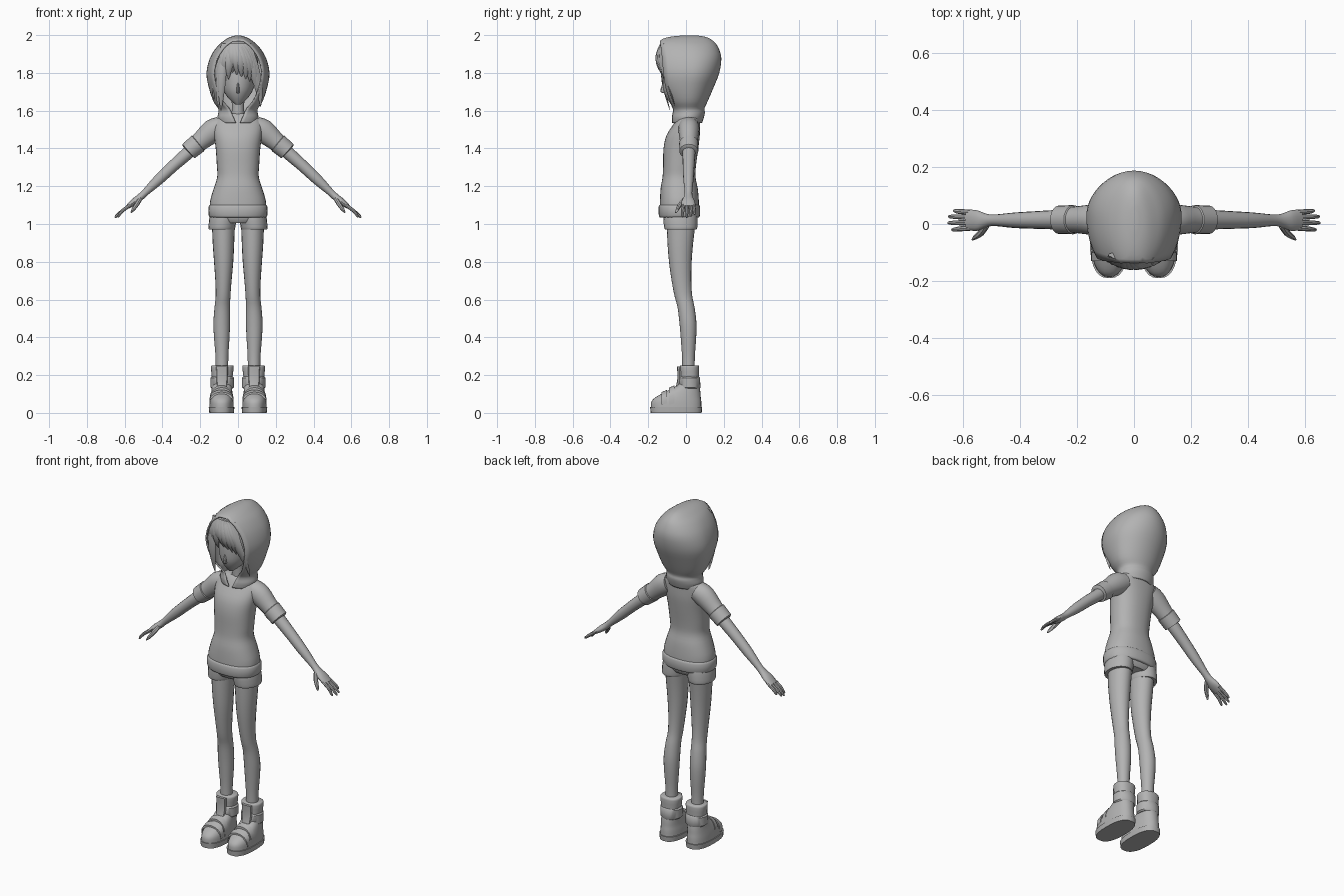
import bpy, bmesh, math
from mathutils import Vector

grey = bpy.data.materials.new("plain grey")
grey.diffuse_color = (0.45, 0.45, 0.45, 1)


def finish(name, bm, mirror=False, angle=40):
    bmesh.ops.recalc_face_normals(bm, faces=bm.faces)
    me = bpy.data.meshes.new(name)
    bm.to_mesh(me)
    bm.free()
    ob = bpy.data.objects.new(name, me)
    bpy.context.collection.objects.link(ob)
    me.materials.append(grey)
    bpy.ops.object.select_all(action='DESELECT')
    bpy.context.view_layer.objects.active = ob
    ob.select_set(True)
    bpy.ops.object.shade_smooth_by_angle(angle=math.radians(angle))
    if mirror:
        ob.modifiers.new("Mirror", 'MIRROR').use_mirror_merge = False
    return ob


def smooth_rows(rows, k):
    """Catmull-Rom interpolation of cross-section rows."""
    out = []
    for i in range(len(rows) - 1):
        a, b, c, d = (rows[max(0, min(len(rows) - 1, i + j))] for j in (-1, 0, 1, 2))
        for s in range(k):
            t = s / k
            out.append([0.5 * (2 * q + (r - p) * t + (2 * p - 5 * q + 4 * r - u) * t * t
                               + (3 * q - p - 3 * r + u) * t ** 3) for p, q, r, u in zip(a, b, c, d)])
    return out + [list(rows[-1])]


def tube(name, rows, n=20, k=3, power=2.0, mirror=False, flat=False, bm=None):
    """Loft rows of (x, y, z, width radius, depth radius); flat keeps rings level."""
    own = bm is None
    bm = bm or bmesh.new()
    rows = smooth_rows(rows, k)
    rings = []
    for i, (x, y, z, rw, rd) in enumerate(rows):
        p, q = rows[max(0, i - 1)], rows[min(len(rows) - 1, i + 1)]
        t = Vector((q[0] - p[0], 0, q[2] - p[2]))
        u = Vector((1, 0, 0)) if flat or t.length < 1e-6 else Vector((0, 1, 0)).cross(t).normalized()
        ring = []
        for j in range(n):
            a = 2 * math.pi * j / n
            c, s = math.cos(a), math.sin(a)
            c = math.copysign(abs(c) ** (2 / power), c)
            s = math.copysign(abs(s) ** (2 / power), s)
            ring.append(bm.verts.new(Vector((x, y, z)) + u * c * rw + Vector((0, s * rd, 0))))
        rings.append(ring)
    for r, s in zip(rings, rings[1:]):
        for j in range(n):
            bm.faces.new((r[j], r[(j + 1) % n], s[(j + 1) % n], s[j]))
    bm.faces.new(rings[0][::-1])
    bm.faces.new(rings[-1])
    return finish(name, bm, mirror) if own else None


# Shirt body and hem band
tube("shirt", [(0, -.035, 1.06, .148, .103), (0, -.035, 1.12, .148, .103), (0, -.036, 1.19, .128, .098),
               (0, -.037, 1.25, .11, .087), (0, -.034, 1.31, .112, .087), (0, -.027, 1.40, .118, .092),
               (0, -.015, 1.47, .127, .088), (0, .004, 1.53, .13, .07), (0, .015, 1.565, .105, .06),
               (0, .018, 1.585, .07, .045)], n=32, power=2.3, flat=True)
tube("hem_band", [(0, -.035, 1.035, .147, .103), (0, -.035, 1.045, .155, .109), (0, -.035, 1.09, .156, .11),
                  (0, -.035, 1.102, .147, .103)], n=32, power=2.3, flat=True, k=2)

# Shorts: hip block and two leg openings
tube("shorts_hips", [(0, -.03, 1.005, .10, .075), (0, -.03, 1.03, .14, .088), (0, -.03, 1.08, .145, .095)],
     n=28, power=2.4, flat=True)
tube("shorts_leg", [(.086, -.028, .972, .068, .084), (.085, -.028, .985, .071, .088),
                    (.08, -.03, 1.03, .072, .09), (.078, -.03, 1.06, .066, .086)], mirror=True, flat=True)

# Legs
tube("leg", [(.077, -.026, 1.0, .061, .076), (.077, -.03, .9, .057, .068), (.076, -.03, .8, .051, .06),
             (.077, -.024, .7, .043, .052), (.079, -.014, .62, .039, .047), (.083, 0, .56, .041, .045),
             (.086, .01, .48, .044, .045), (.086, .013, .4, .041, .041), (.085, .013, .3, .034, .034),
             (.085, .013, .22, .033, .033)], mirror=True, flat=True)

# Boots
tube("boot_sole", [(.087, -.052, 0, .065, .135), (.087, -.052, .03, .068, .138)],
     n=28, k=1, power=2.5, mirror=True, flat=True)
tube("boot_foot", [(.087, -.052, .028, .064, .134), (.087, -.051, .06, .063, .132), (.087, -.04, .085, .06, .118),
                   (.086, -.016, .112, .056, .092), (.085, .008, .14, .053, .064), (.084, .018, .17, .053, .05),
                   (.083, .018, .24, .06, .052), (.083, .018, .252, .055, .047)],
     n=28, power=2.3, mirror=True, flat=True)
tube("boot_cuff", [(.083, .017, .128, .054, .056), (.083, .017, .135, .062, .06), (.083, .017, .185, .063, .057),
                   (.083, .017, .193, .055, .05)], n=24, k=1, mirror=True, flat=True)
tube("boot_tongue", [(.085, -.045, .13, .025, .012), (.085, -.034, .18, .03, .012), (.085, -.036, .245, .032, .012)],
     n=10, k=2, power=3, mirror=True, flat=True)

# Instep straps arching over the foot
bm = bmesh.new()
for y, top, w in ((-.115, .108, .058), (-.075, .132, .057)):
    strip = []
    for i in range(13):
        a = math.pi * i / 12
        x, z = .087 + (w + .006) * math.cos(a), .055 + (top - .055) * math.sin(a) ** .8
        strip.append([bm.verts.new((x, y + dy, z + dz)) for dy, dz in
                      ((-.015, -.012), (-.015, .002), (.015, .014), (.015, -.004))])
    for a, b in zip(strip, strip[1:]):
        for j in range(4):
            bm.faces.new((a[j], a[(j + 1) % 4], b[(j + 1) % 4], b[j]))
    bm.faces.new(strip[0])
    bm.faces.new(strip[-1])
finish("boot_straps", bm, True)

# Sleeves with turned-up cuffs
tube("sleeve", [(.09, .015, 1.515, .055, .055), (.135, .015, 1.492, .062, .055), (.2, .015, 1.437, .05, .047),
                (.255, .015, 1.392, .045, .045)], mirror=True)
tube("sleeve_cuff", [(.208, .015, 1.43, .045, .043), (.212, .015, 1.427, .053, .051),
                     (.262, .015, 1.385, .049, .05), (.264, .015, 1.383, .04, .04)], k=1, mirror=True)

# Arm and palm
tube("arm", [(.18, .015, 1.455, .036, .036), (.27, .015, 1.372, .034, .034), (.34, .014, 1.31, .031, .031),
             (.42, .013, 1.235, .028, .027), (.49, .013, 1.168, .019, .02), (.52, .012, 1.14, .019, .025),
             (.55, .012, 1.117, .018, .036), (.585, .014, 1.09, .011, .035)], n=16, mirror=True)

# Fingers and thumb
bm = bmesh.new()
for y0, y1, x1, z1 in ((-.014, -.02, .638, 1.036), (.005, .004, .651, 1.034),
                       (.024, .026, .649, 1.04), (.041, .046, .632, 1.05)):
    tube("", [(.565, y0, 1.103, .009, .009), (.61, (y0 + y1) / 2, 1.072, .009, .009),
              (x1 - .004, y1, z1 + .004, .006, .006), (x1, y1, z1, .002, .002)], n=8, k=2, bm=bm)
tube("", [(.515, -.002, 1.138, .012, .014), (.535, -.03, 1.105, .012, .014),
          (.556, -.046, 1.075, .009, .009), (.566, -.054, 1.06, .003, .004)], n=8, k=2, bm=bm)
finish("fingers", bm, True)

# Neck, head and nose
tube("neck", [(0, .012, 1.54, .042, .042), (0, .005, 1.6, .033, .035), (0, 0, 1.7, .035, .037)], flat=True)
tube("head", [(0, -.062, 1.632, .012, .016), (0, -.052, 1.648, .033, .038), (0, -.035, 1.675, .058, .072),
              (0, -.018, 1.71, .079, .102), (0, -.005, 1.76, .093, .119), (0, .005, 1.82, .103, .127),
              (0, .012, 1.88, .103, .125), (0, .018, 1.94, .08, .1), (0, .02, 1.97, .04, .05)], n=28, flat=True)
tube("nose", [(0, -.112, 1.692, .004, .004), (0, -.122, 1.703, .009, .014), (0, -.113, 1.75, .005, .01)],
     n=8, flat=True)

# Fringe and side locks, swept from a parting left of centre: root x, tip x, tip z
bm = bmesh.new()
for x0, x1, z1 in ((-.05, -.128, 1.66), (-.045, -.112, 1.69), (-.05, -.095, 1.74), (-.04, -.075, 1.77),
                   (-.035, -.05, 1.765), (-.03, -.028, 1.80), (-.02, -.006, 1.785), (-.01, .018, 1.775),
                   (0, .042, 1.765), (.005, .062, 1.755), (.015, .08, 1.745), (.03, .098, 1.69),
                   (.04, .112, 1.65), (.05, .12, 1.62), (-.06, -.105, 1.615), (-.07, -.09, 1.60)):
    row = []
    for t, w in ((0, .02), (.3, .022), (.6, .02), (.85, .011), (1, .001)):
        x = x0 + (x1 - x0) * math.sin(t * math.pi / 2)
        y = -.118 - .036 * math.sin(math.pi * min(1, t * .9 + .1)) + 4.2 * x * x
        row.append((x, y, 1.955 + (z1 - 1.955) * t, w, w * .4))
    tube("", row, n=8, k=2, flat=True, bm=bm)
finish("hair_locks", bm)

# Hood: level arcs left open at the face
# rows of (z, half width, opening half width, front y, back y)
bm = bmesh.new()
rows = smooth_rows([(1.535, .10, .012, -.075, .085), (1.565, .108, .025, -.075, .095), (1.59, .104, .036, -.07, .1),
                    (1.612, .106, .05, -.07, .098), (1.65, .131, .083, -.085, .115), (1.72, .154, .115, -.108, .145),
                    (1.80, .167, .13, -.12, .176), (1.88, .148, .112, -.127, .187), (1.94, .11, .072, -.134, .168),
                    (1.972, .073, .03, -.135, .14), (1.99, .042, .006, -.09, .105), (1.998, .012, .003, -.02, .06)], 3)
grid = []
for z, w, o, yf, yb in rows:
    yc = yf + (yb - yf) * .5
    phi = math.acos(max(-1, min(.97, o / w)))
    rf = (yc - yf) / math.sin(phi)
    ring = []
    for j in range(33):
        a = -phi + (math.pi + 2 * phi) * j / 32
        s = math.sin(a)
        ring.append(bm.verts.new((w * math.cos(a), yc + s * (yb - yc if s > 0 else rf), z)))
    grid.append(ring)
for r, s in zip(grid, grid[1:]):
    for a, b, c, d in zip(r, r[1:], s[1:], s):
        bm.faces.new((a, b, c, d))
bm.faces.new(grid[-1])
# close the crown where the two edges meet
for r, s in zip(grid[27:], grid[28:]):
    bm.faces.new((r[0], s[0], s[-1], r[-1]))
hood = finish("hood", bm, angle=60)
solid = hood.modifiers.new("Thickness", 'SOLIDIFY')
solid.thickness, solid.offset = .008, -1
